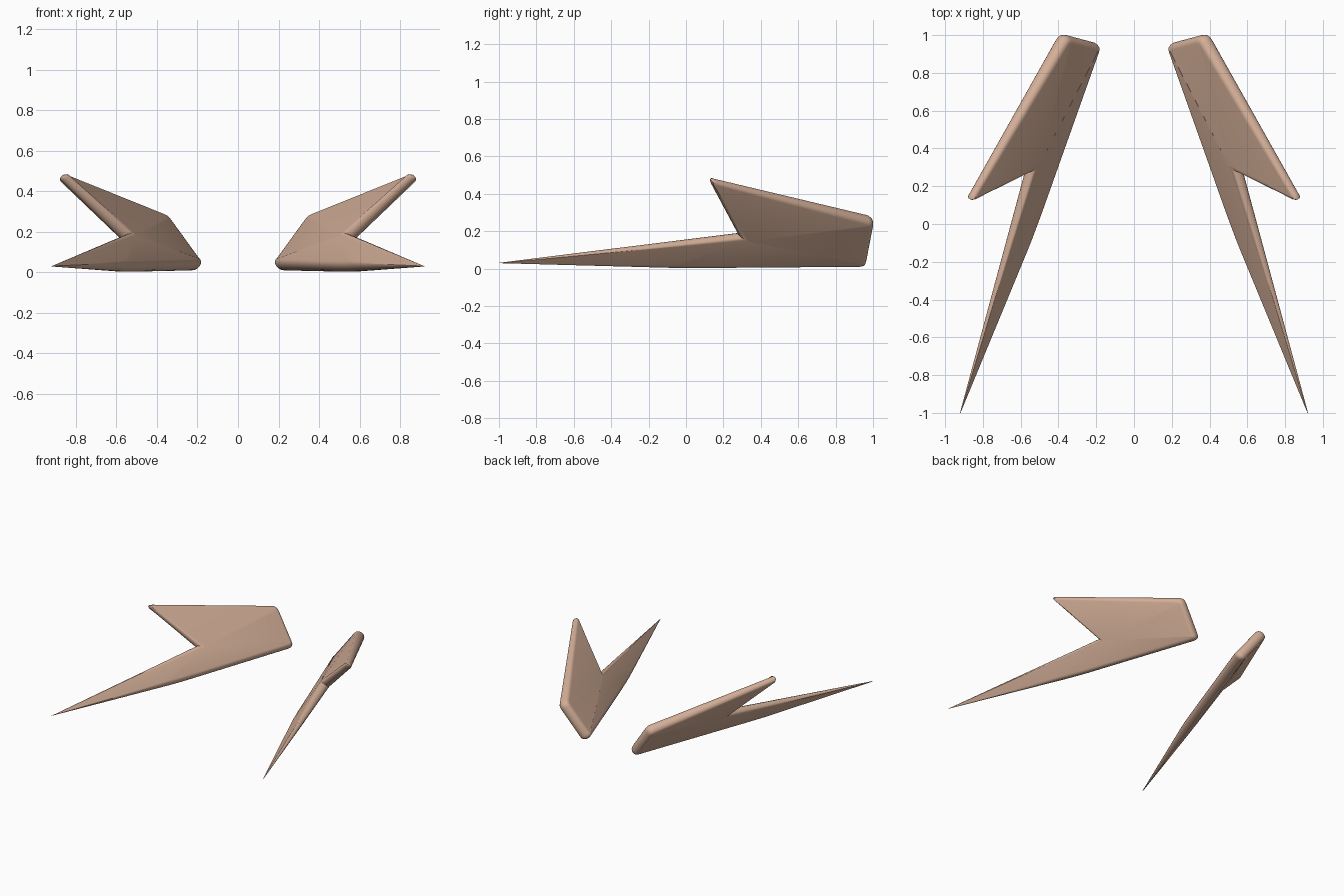
import bpy, bmesh, math
from mathutils import Vector

if "Cube" in bpy.data.objects:
    bpy.data.objects.remove(bpy.data.objects["Cube"])

tan = bpy.data.materials.new("warm_tan")
tan.diffuse_color = (0.66, 0.43, 0.315, 1)
tan.use_nodes = True
tan.node_tree.nodes["Principled BSDF"].inputs["Base Color"].default_value = tan.diffuse_color

# Blade outline: x, y, z, half thickness, corner rounding length
CORNERS = [
    (0.56, 0.28, 0.182, 0.036, 0),        # notch
    (0.882, 0.118, 0.485, 0.024, 0.045),  # upper tip
    (0.374, 1.004, 0.272, 0.040, 0.04),   # back top
    (0.190, 0.955, 0.018, 0.040, 0.04),   # back bottom
    (0.528, 0.00, 0.010, 0.038, 0.12),    # bottom bend
    (0.92, -1.00, 0.03, 0.002, 0),        # long front spike tip
]
NORMAL = Vector((0.765, 0.326, -0.555)).normalized()


def rounded_outline():
    """Replace each corner by a short curve; returns (point, half thickness)."""
    out = []
    n = len(CORNERS)
    for i, c in enumerate(CORNERS):
        p, h, cut = Vector(c[:3]), c[3], c[4]
        if not cut:
            out.append((p, h))
            continue
        a = p + (Vector(CORNERS[i - 1][:3]) - p).normalized() * cut
        b = p + (Vector(CORNERS[(i + 1) % n][:3]) - p).normalized() * cut
        for k in range(5):
            t = k / 4
            out.append((a * (1 - t) ** 2 + p * 2 * t * (1 - t) + b * t * t, h))
    return out


def inward(points, i):
    """In-plane mitre direction towards the blade interior."""
    d0 = (points[i] - points[i - 1]).normalized()
    d1 = (points[(i + 1) % len(points)] - points[i]).normalized()
    m0, m1 = NORMAL.cross(d0).normalized(), NORMAL.cross(d1).normalized()
    m = (m0 + m1).normalized()
    return m / max(m.dot(m0), 0.5)


def blade(name, side):
    outline = rounded_outline()
    pts = [p for p, h in outline]
    n = len(pts)
    turn = sum((pts[i - 1] - pts[0]).cross(pts[i] - pts[0]).dot(NORMAL)
               for i in range(n))
    sign = 1 if turn > 0 else -1
    bm = bmesh.new()
    rings = []
    # Rounded rim: half-circle section swept round the outline
    for k in range(9):
        a = math.pi * (k / 8 - 0.5)
        ring = []
        for i, (p, h) in enumerate(outline):
            q = p + NORMAL * h * math.sin(a)
            q += inward(pts, i) * sign * h * 0.8 * (1 - math.cos(a))
            ring.append(bm.verts.new((q.x * side, q.y, q.z)))
        rings.append(ring)
    for r0, r1 in zip(rings, rings[1:]):
        for i in range(n):
            j = (i + 1) % n
            bm.faces.new((r0[i], r0[j], r1[j], r1[i]))
    # Broad faces: fans spreading from the notch
    for ring in (rings[0], rings[-1]):
        for i in range(1, n - 1):
            bm.faces.new((ring[0], ring[i], ring[i + 1]))
    bmesh.ops.recalc_face_normals(bm, faces=bm.faces)
    mesh = bpy.data.meshes.new(name)
    bm.to_mesh(mesh)
    bm.free()
    mesh.materials.append(tan)
    ob = bpy.data.objects.new(name, mesh)
    bpy.context.collection.objects.link(ob)
    bpy.ops.object.select_all(action='DESELECT')
    ob.select_set(True)
    bpy.context.view_layer.objects.active = ob
    bpy.ops.object.shade_smooth_by_angle(angle=math.radians(40))


blade("right_blade", 1)
blade("left_blade", -1)
